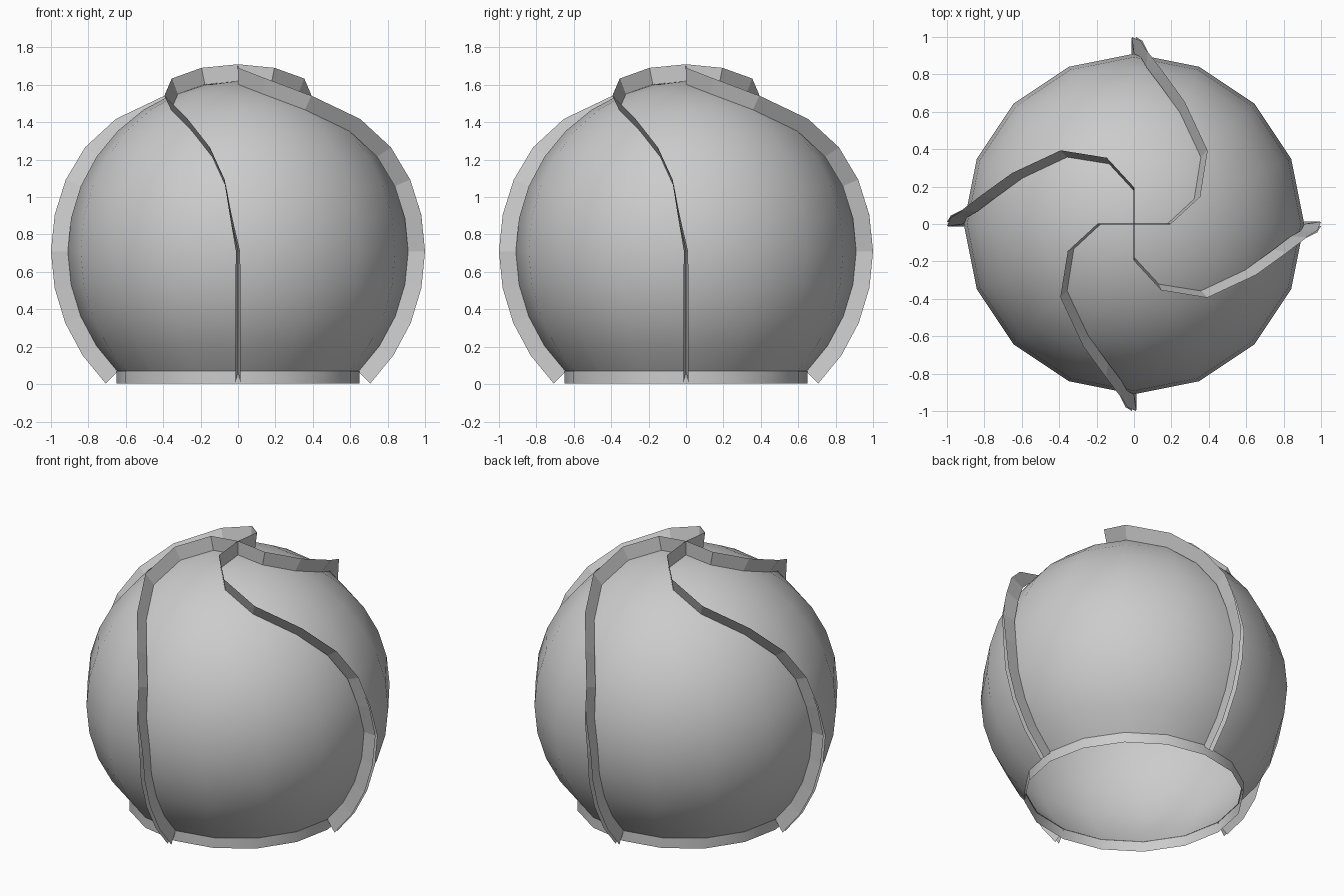
import bpy
from math import radians, sin, cos, pi

if "Cube" in bpy.data.objects:
    bpy.data.objects.remove(bpy.data.objects["Cube"])

CZ = 0.71          # height of the dome centre
R_IN, R_OUT = 0.91, 1.0
STEP = 11.25       # latitude step in degrees


def make_object(name, verts, faces, smooth=False):
    mesh = bpy.data.meshes.new(name)
    mesh.from_pydata(verts, [], faces)
    mesh.validate()
    obj = bpy.data.objects.new(name, mesh)
    bpy.context.collection.objects.link(obj)
    for p in mesh.polygons:
        p.use_smooth = smooth
    return obj


def lathe(name, profile, sides=16, apex=None):
    """Revolve (radius, z) points, listed bottom to top; apex closes the top."""
    verts = [(r * cos(2 * pi * i / sides), r * sin(2 * pi * i / sides), z)
             for r, z in profile for i in range(sides)]
    faces = [(j * sides + i, j * sides + (i + 1) % sides,
              (j + 1) * sides + (i + 1) % sides, (j + 1) * sides + i)
             for j in range(len(profile) - 1) for i in range(sides)]
    if apex is not None:
        verts.append((0, 0, apex))
        base = (len(profile) - 1) * sides
        faces += [(base + i, base + (i + 1) % sides, len(verts) - 1)
                  for i in range(sides)]
    return make_object(name, verts, faces, smooth=True)


# Open-bottomed dome
lats = [radians(-45 + STEP * k) for k in range(12)]
lathe("dome", [(R_IN * cos(a), CZ + R_IN * sin(a)) for a in lats],
      apex=CZ + R_IN)

# Short upright collar under the dome
lathe("base_collar", [(0.65, 0.003), (0.65, 0.07)])
lathe("collar_lip", [(0.65, 0.07), (0.643, 0.067)])

# Swirling fins: heading at each latitude from the base (-45) to the pole (90)
HEADINGS = [90] * 5 + [87.7, 85.5, 79.5, 67.5, 45, 22.5, 0, 0]
# Half width of the open V at the outer edge, closing above the equator
SPREAD = [0.014] * 4 + [0.011, 0.005] + [0.0015] * 7


def make_fin(name, turn):
    verts, faces = [], []
    for side in (-1, 1):
        start = len(verts)
        for k, (heading, spread) in enumerate(zip(HEADINGS, SPREAD)):
            lat, h = radians(-45 + STEP * k), radians(heading + turn)
            for r, off in ((R_IN, 0), (R_OUT, side * spread)):
                verts.append((r * cos(lat) * cos(h) - off * sin(h),
                              r * cos(lat) * sin(h) + off * cos(h),
                              CZ + r * sin(lat)))
        for k in range(len(HEADINGS) - 1):
            a = start + 2 * k
            f = (a, a + 1, a + 3, a + 2)
            faces.append(f if side < 0 else f[::-1])
    return make_object(name, verts, faces)


for n, label in enumerate(("back", "left", "front", "right")):
    make_fin(label + "_fin", 90 * n)
